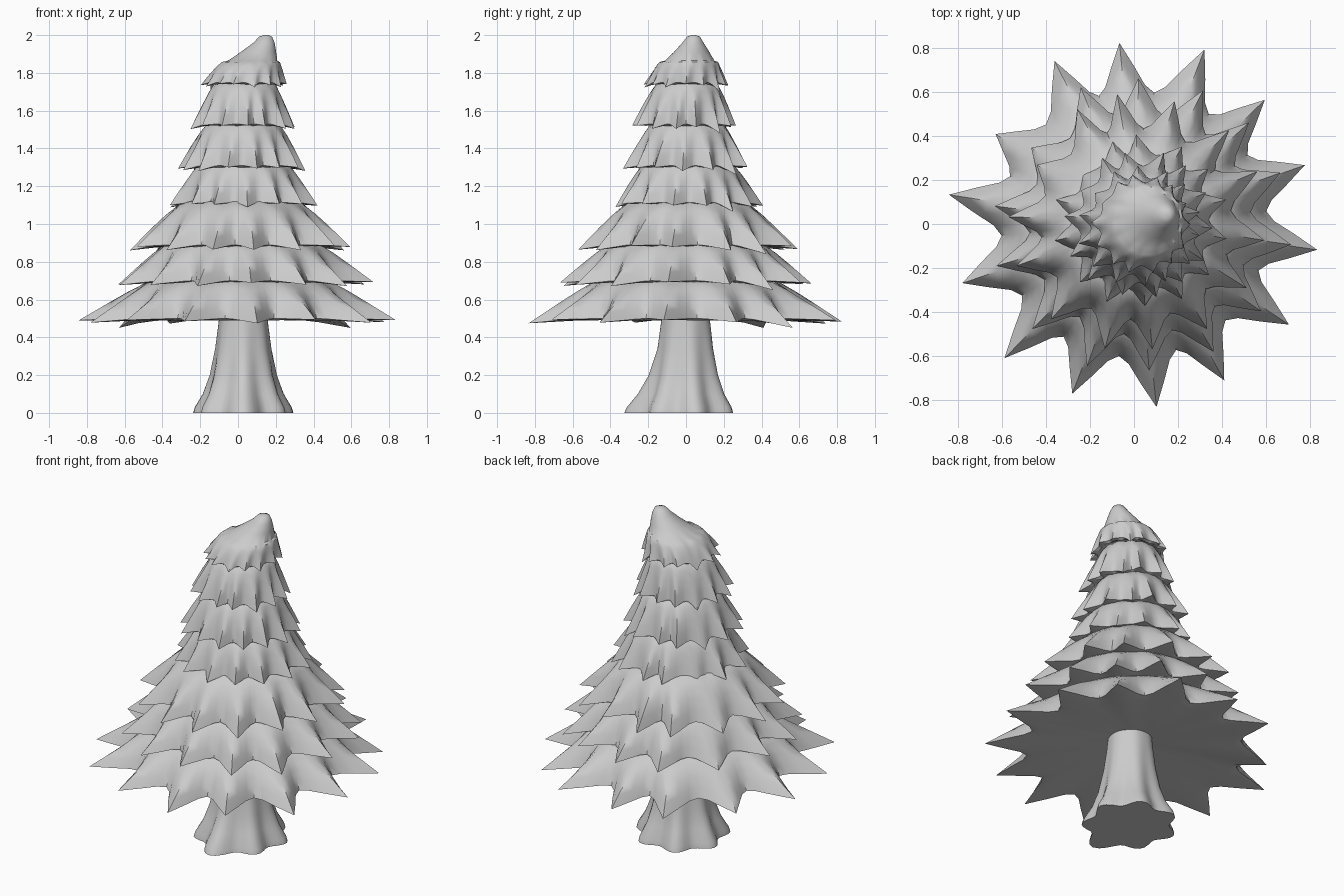
import bpy, bmesh, math, random

if "Cube" in bpy.data.objects:
    bpy.data.objects.remove(bpy.data.objects["Cube"])
random.seed(4)

# Compass bearings of the branch tips, shared by every tier
TIPS = [19, 43.5, 68, 94.6, 116, 147, 171, 199, 226, 250, 277, 300, 327, 352]


def mesh_from_rings(name, rings, angle=45):
    """Skin a stack of equal closed rings and cap both ends."""
    bm = bmesh.new()
    loops = [[bm.verts.new(p) for p in ring] for ring in rings]
    n = len(loops[0])
    for a, b in zip(loops, loops[1:]):
        for i in range(n):
            j = (i + 1) % n
            bm.faces.new((a[i], a[j], b[j], b[i]))
    bm.faces.new(loops[0])
    bm.faces.new(loops[-1])
    bmesh.ops.recalc_face_normals(bm, faces=bm.faces)
    me = bpy.data.meshes.new(name)
    bm.to_mesh(me)
    bm.free()
    ob = bpy.data.objects.new(name, me)
    bpy.context.collection.objects.link(ob)
    bpy.ops.object.select_all(action='DESELECT')
    ob.select_set(True)
    bpy.context.view_layer.objects.active = ob
    bpy.ops.object.shade_smooth_by_angle(angle=math.radians(angle))
    return ob


def spokes(turn, jitter):
    """Directions around a tier: (angle, spike weight 0..1, radius factor, drop)."""
    tips = [(a + turn + random.uniform(-jitter, jitter),
             0.9 if a == 147 else random.uniform(0.98, 1.03),
             -0.035 if a in (43.5, 147) else random.uniform(-0.015, 0.01)) for a in TIPS]
    out = []
    for k, (a, f, d) in enumerate(tips):
        a2, f2, d2 = tips[(k + 1) % len(tips)]
        span = (a2 - a) % 360
        for t, w in ((0, 1), (0.17, 0.52), (0.34, 0.14), (0.5, 0),
                     (0.66, 0.14), (0.83, 0.52)):
            g, e = (f, d) if t < 0.5 else (f2, d2)
            out.append((math.radians(a + span * t), w, g, e))
    return out


def tier(name, top, rim, turn=0, jitter=3, crown=(), under=None):
    """top = (cx, cy, z, r); rim = (cx, cy, z, valley r, tip r)."""
    dirs = spokes(turn, jitter)
    rings = [[(cx + r * math.cos(a), cy + r * math.sin(a), z) for a, *_ in dirs]
             for cx, cy, z, r in crown]

    def ring(u):
        pts = []
        for a, w, f, d in dirs:
            cx = top[0] + (rim[0] - top[0]) * u
            cy = top[1] + (rim[1] - top[1]) * u
            # panels between the tips puff out and curl under
            valley = top[3] + (rim[3] - top[3]) * u ** 0.65
            r = valley + (rim[4] * f - rim[3]) * w * u ** 2
            z = top[2] + (rim[2] - top[2]) * u ** (1.65 + 0.35 * (1 - w))
            z += d * w * u ** 2 + 0.015 * (1 - w) * u ** 2
            pts.append((cx + r * math.cos(a), cy + r * math.sin(a), z))
        return pts

    rings += [ring(u) for u in (0, 0.25, 0.5, 0.7, 0.86, 1)]
    # underside: panels curl in below the rim, then a smooth shallow cone
    ur, uz = under or (rim[3] * 0.5, rim[2] + 0.06)
    for r, z, keep in ((rim[3] * 0.93, rim[2] + 0.005, 0.3), (ur, uz, 0)):
        pts = []
        for a, w, f, d in dirs:
            rr = r + (rim[4] * f - rim[3]) * w * keep
            pts.append((rim[0] + rr * math.cos(a), rim[1] + rr * math.sin(a),
                        z + d * w * keep))
        rings.append(pts)
    mesh_from_rings(name, rings)


# Branch tiers, bottom to top
tier("branches_1", (0.01, 0, 0.72, 0.38), (0, 0, 0.485, 0.605, 0.835), 0, 0,
     under=(0.12, 0.55))
tier("branches_2", (0.02, 0, 0.92, 0.32), (0.03, 0, 0.685, 0.505, 0.675), -1)
tier("branches_3", (0.02, 0.01, 1.135, 0.23), (0.01, 0, 0.875, 0.435, 0.585), 3)
tier("branches_4", (0.03, 0.01, 1.34, 0.18), (0.03, 0.01, 1.10, 0.31, 0.39), -4)
tier("branches_5", (0.03, 0.01, 1.55, 0.14), (0.02, 0, 1.295, 0.265, 0.335), 5)
tier("branches_6", (0.04, 0.01, 1.76, 0.12), (0.025, -0.01, 1.515, 0.22, 0.28), -3)

# Leaning rounded crown
tier("tree_top", (0.078, 0.02, 1.865, 0.13), (0.035, 0, 1.735, 0.19, 0.225), 6,
     crown=((0.15, 0.04, 2.0, 0.012), (0.146, 0.04, 1.992, 0.034),
            (0.138, 0.037, 1.96, 0.056), (0.108, 0.03, 1.91, 0.094)))

# Flared trunk with root lobes and one longer root at the front
trunk = []
for z, r, lobe, root in ((0, 0.245, 0.027, 0.055), (0.03, 0.238, 0.025, 0.05),
                         (0.10, 0.202, 0.018, 0.035), (0.20, 0.172, 0.01, 0.015),
                         (0.34, 0.147, 0.004, 0), (0.48, 0.13, 0.002, 0),
                         (0.64, 0.115, 0, 0)):
    pts = []
    for i in range(56):
        a = math.tau * i / 56
        front = max(0, -math.sin(a)) ** 12
        rr = r + lobe * math.cos(7 * (a + math.pi / 2)) + root * front
        pts.append((0.028 + rr * math.cos(a), rr * math.sin(a), z))
    trunk.append(pts)
mesh_from_rings("trunk", trunk, 50)
